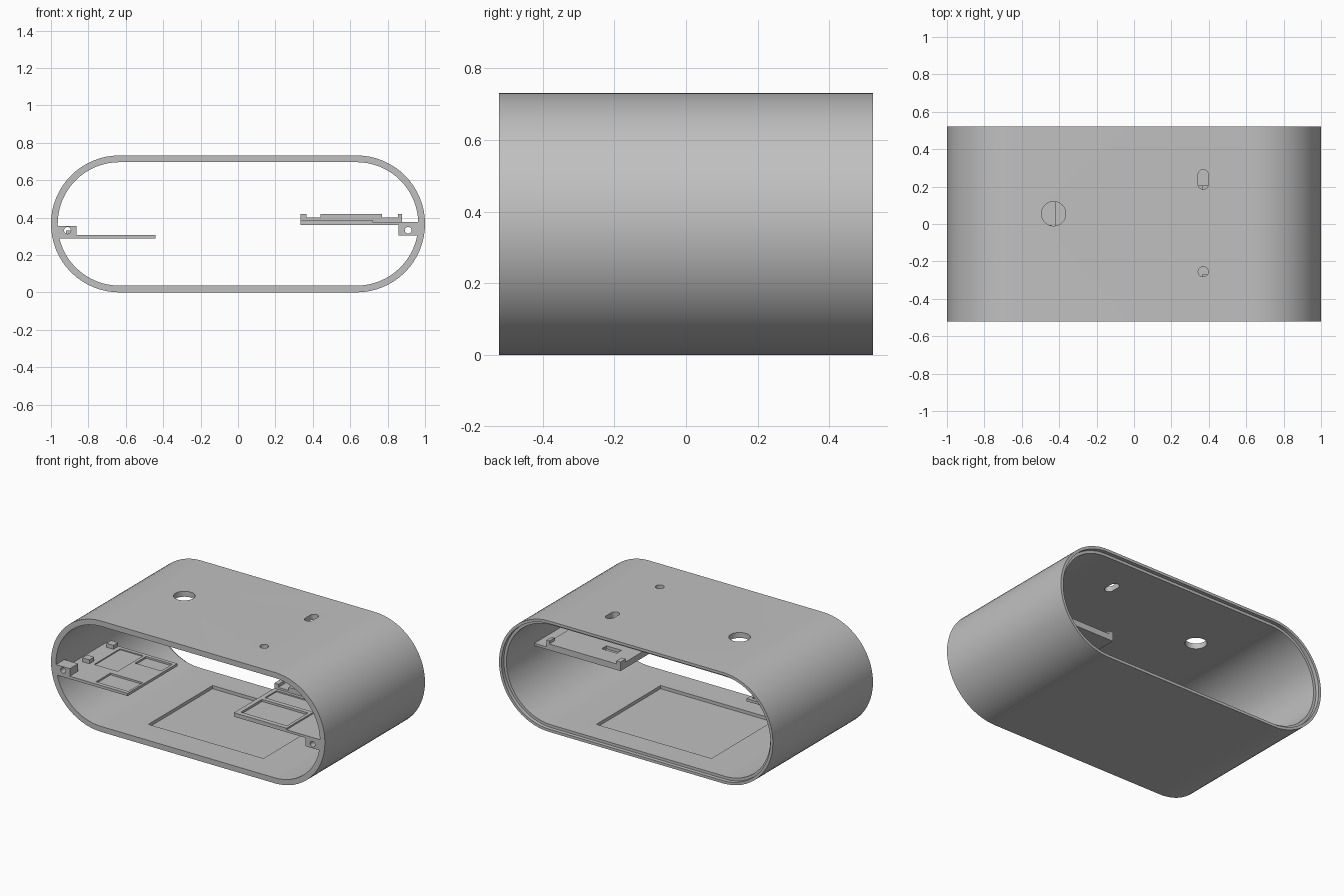
import bpy, bmesh, math
from mathutils import Matrix

cube = bpy.data.objects.get("Cube")
if cube:
    bpy.data.objects.remove(cube)

GREY = bpy.data.materials.new("light_grey_plastic")
GREY.use_nodes = True
COLOUR = (0.53, 0.53, 0.53, 1)
GREY.diffuse_color = COLOUR
GREY.node_tree.nodes["Principled BSDF"].inputs["Base Color"].default_value = COLOUR

FRONT, BACK = -0.522, 0.522
RADIUS, HALF_STRAIGHT, WALL = 0.366, 0.634, 0.036


def finish(bm, name):
    bmesh.ops.recalc_face_normals(bm, faces=bm.faces)
    mesh = bpy.data.meshes.new(name)
    bm.to_mesh(mesh)
    bm.free()
    obj = bpy.data.objects.new(name, mesh)
    bpy.context.collection.objects.link(obj)
    mesh.materials.append(GREY)
    return obj


def box(name, x, y, z):
    bm = bmesh.new()
    bmesh.ops.create_cube(bm, size=1)
    for v in bm.verts:
        for i, (lo, hi) in enumerate((x, y, z)):
            v.co[i] = hi if v.co[i] > 0 else lo
    return finish(bm, name)


def extrude(name, outline, vector):
    bm = bmesh.new()
    face = bm.faces.new([bm.verts.new(p) for p in outline])
    side = bmesh.ops.extrude_face_region(bm, geom=[face])["geom"]
    bmesh.ops.translate(bm, vec=vector, verts=[v for v in side if isinstance(v, bmesh.types.BMVert)])
    return finish(bm, name)


def stadium(radius, half, steps=32):
    """Outline of two half circles joined by straight lines."""
    pts = []
    for side in (1, -1):
        for i in range(steps + 1):
            a = math.pi * i / steps - math.pi / 2
            pts.append((side * (half + radius * math.cos(a)), side * radius * math.sin(a)))
    return pts


def stadium_tube(name, radius, y0, y1):
    outline = [(x, y0, z + RADIUS) for x, z in stadium(radius, HALF_STRAIGHT)]
    return extrude(name, outline, (0, y1 - y0, 0))


def top_slot(x, y, radius, half=0.0):
    if half:
        outline = [(x + b, y + a, 0.6) for a, b in stadium(radius, half, 16)]
    else:
        outline = [(x + radius * math.cos(t * math.pi / 24), y + radius * math.sin(t * math.pi / 24), 0.6)
                   for t in range(48)]
    return extrude("hole_cutter", outline, (0, 0, 0.3))


def screw_hole(x, z):
    bm = bmesh.new()
    bmesh.ops.create_cone(bm, cap_ends=True, segments=24, radius1=0.018, radius2=0.018, depth=0.4,
                          matrix=Matrix.Translation((x, FRONT, z)) @ Matrix.Rotation(math.pi / 2, 4, "X"))
    return finish(bm, "screw_cutter")


def combine(obj, others, operation):
    """Apply a boolean with each other object, then discard it."""
    bpy.context.view_layer.objects.active = obj
    for other in others:
        mod = obj.modifiers.new("combine", "BOOLEAN")
        mod.operation, mod.solver, mod.object = operation, "EXACT", other
        bpy.ops.object.modifier_apply(modifier=mod.name)
        bpy.data.objects.remove(other)


def smooth(obj):
    bpy.ops.object.select_all(action="DESELECT")
    obj.select_set(True)
    bpy.context.view_layer.objects.active = obj
    bpy.ops.object.shade_smooth_by_angle(angle=math.radians(30))


# Open tube shell with a stepped back rim, floor recess and holes in the top
shell = stadium_tube("shell", RADIUS, FRONT, BACK)
combine(shell, [
    stadium_tube("bore_cutter", RADIUS - WALL, FRONT - 0.1, BACK + 0.1),
    stadium_tube("rim_cutter", RADIUS - WALL / 2, BACK - 0.025, BACK + 0.1),
    box("recess_cutter", (-0.42, 0.42), (-0.335, 0.335), (0.015, 0.1)),
    top_slot(-0.43, 0.055, 0.065),
    top_slot(0.37, -0.255, 0.027),
    top_slot(0.37, 0.238, 0.027, 0.026),
], "DIFFERENCE")
smooth(shell)

# Right shelf: thin plate with shallow pockets
right_shelf = box("right_shelf", (-0.972, -0.44), (FRONT, -0.005), (0.288, 0.306))
combine(right_shelf, [
    box("pocket", (-0.69, -0.455), (-0.495, -0.345), (0.294, 0.35)),
    box("pocket", (-0.65, -0.46), (-0.145, -0.03), (0.294, 0.35)),
    box("pocket", (-0.84, -0.67), (-0.30, -0.03), (0.299, 0.35)),
], "DIFFERENCE")
for i, y in enumerate((-0.31, -0.06)):
    box(f"right_shelf_peg_{i + 1}", (-0.92, -0.868), (y, y + 0.05), (0.304, 0.332))

# Right screw block
right_block = box("right_screw_block", (-0.972, -0.863), (FRONT, -0.435), (0.304, 0.356))
combine(right_block, [screw_hole(-0.912, 0.331)], "DIFFERENCE")
smooth(right_block)

# Left shelf: wall plate and pocketed front tray
box("left_shelf", (0.70, 0.972), (FRONT, 0.205), (0.36, 0.376))
left_tray = box("left_front_tray", (0.335, 0.72), (FRONT, -0.1), (0.36, 0.386))
combine(left_tray, [
    box("pocket", (0.365, 0.70), (-0.49, -0.27), (0.372, 0.45)),
    box("pocket", (0.365, 0.70), (-0.24, -0.12), (0.378, 0.45)),
], "DIFFERENCE")

# Left rear cradle with corner pegs and a stop bar
cradle = box("left_rear_cradle", (0.335, 0.876), (-0.1, 0.205), (0.36, 0.40))
combine(cradle, [box("pocket", (0.45, 0.56), (0.03, 0.08), (0.38, 0.45))], "DIFFERENCE")
for side, x in (("inner", (0.335, 0.365)), ("outer", (0.855, 0.876))):
    for end, y in (("front", (-0.1, -0.03)), ("rear", (0.15, 0.205))):
        box(f"cradle_{side}_{end}_peg", x, y, (0.398, 0.42))
box("cradle_stop_bar", (0.44, 0.77), (-0.1, -0.06), (0.398, 0.42))

# Left screw block
left_block = box("left_screw_block", (0.857, 0.972), (FRONT, -0.435), (0.305, 0.376))
combine(left_block, [screw_hole(0.91, 0.332)], "DIFFERENCE")
smooth(left_block)
